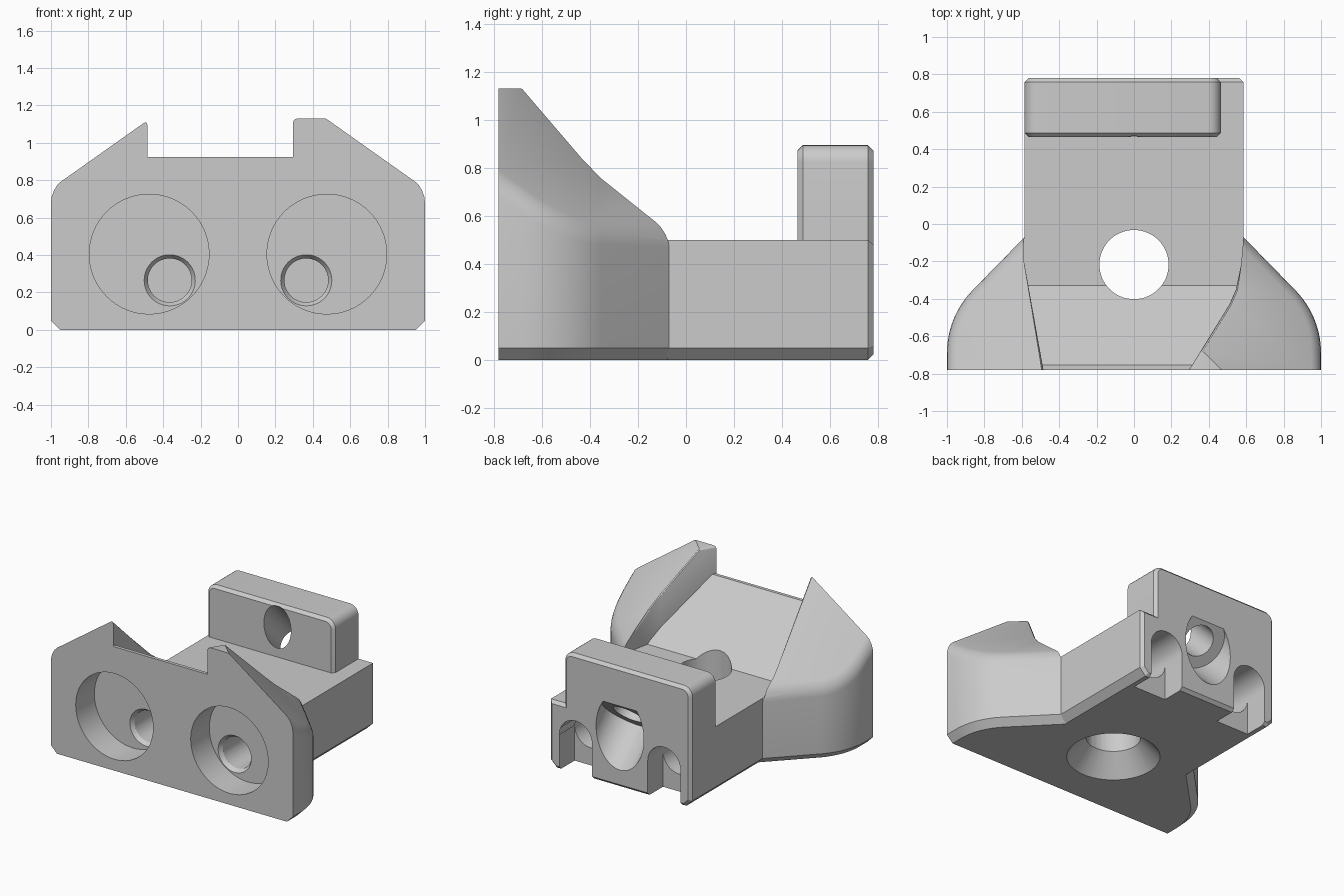
import bpy, bmesh, math
from mathutils import Vector, Matrix

cube = bpy.data.objects.get("Cube")
if cube:
    bpy.data.objects.remove(cube, do_unlink=True)

FRONT, BACK, WAIST, HALF = -0.78, 0.78, -0.07, 0.585
PLATE = 0.465

grey = bpy.data.materials.new("plain_grey")
grey.use_nodes = True
grey.diffuse_color = (0.6, 0.6, 0.6, 1)
grey.node_tree.nodes["Principled BSDF"].inputs["Base Color"].default_value = (0.6, 0.6, 0.6, 1)


def finish(bm, name):
    if bm.calc_volume(signed=True) < 0:
        bmesh.ops.reverse_faces(bm, faces=bm.faces[:])
    mesh = bpy.data.meshes.new(name)
    bm.to_mesh(mesh)
    bm.free()
    mesh.materials.append(grey)
    ob = bpy.data.objects.new(name, mesh)
    bpy.context.collection.objects.link(ob)
    return ob


def prism_bm(points, axis, low, high):
    """Extrude a flat outline along an axis; points hold the other two axes in order."""
    bm = bmesh.new()
    place = {"x": lambda a, b: (low, a, b), "y": lambda a, b: (a, low, b),
             "z": lambda a, b: (a, b, low)}[axis]
    face = bm.faces.new([bm.verts.new(place(a, b)) for a, b in points])
    moved = bmesh.ops.extrude_face_region(bm, geom=[face])["geom"]
    step = Vector([(high - low) * (axis == k) for k in "xyz"])
    bmesh.ops.translate(bm, vec=step, verts=[v for v in moved if isinstance(v, bmesh.types.BMVert)])
    bmesh.ops.recalc_face_normals(bm, faces=bm.faces)
    bm.normal_update()
    return bm


def prism(name, points, axis, low, high):
    return finish(prism_bm(points, axis, low, high), name)


def rod(name, start, end, r1, r2=None):
    """Cylinder or cone from one point to another."""
    start, end = Vector(start), Vector(end)
    d = end - start
    bm = bmesh.new()
    bmesh.ops.create_cone(bm, cap_ends=True, segments=64, radius1=r1,
                          radius2=r1 if r2 is None else r2, depth=d.length)
    turn = d.to_track_quat("Z", "Y").to_matrix().to_4x4()
    bm.transform(Matrix.Translation((start + end) / 2) @ turn)
    return finish(bm, name)


def arc(cx, cy, r, a0, a1, n):
    angles = [math.radians(a0 + (a1 - a0) * i / n) for i in range(n + 1)]
    return [(cx + r * math.cos(a), cy + r * math.sin(a)) for a in angles]


def combine(target, tool, operation):
    mod = target.modifiers.new(tool.name, "BOOLEAN")
    mod.operation, mod.solver, mod.object = operation, "EXACT", tool
    bpy.context.view_layer.objects.active = target
    bpy.ops.object.modifier_apply(modifier=mod.name)
    bpy.data.objects.remove(tool, do_unlink=True)


def bevel(bm, edges, offset, segments=1):
    bmesh.ops.bevel(bm, geom=edges, offset=offset, segments=segments, profile=0.5,
                    affect="EDGES", clamp_overlap=False)


def on_plane(edge, axis, value):
    return all(abs(v.co[axis] - value) < 1e-4 for v in edge.verts)


# Front section: flared plan with sloping wing tops
side = [(1, FRONT)] + arc(0.52, -0.69, 0.48, 0, 45, 12) + [(HALF, WAIST)]
plan = side + [(-x, y) for x, y in reversed(side)]
bm = prism_bm(plan, "z", 0, 1.13)
for s in (1, -1):
    bmesh.ops.bisect_plane(bm, geom=bm.verts[:] + bm.edges[:] + bm.faces[:],
                           plane_co=(s * 0.47, FRONT, 1.13),
                           plane_no=Vector((s * 0.708, 0.73, 1)).normalized(), clear_outer=True)
    bmesh.ops.holes_fill(bm, edges=[e for e in bm.edges if e.is_boundary], sides=0)
bmesh.ops.recalc_face_normals(bm, faces=bm.faces)
bm.normal_update()


def is_wing_rim(e):
    if on_plane(e, 1, FRONT) or on_plane(e, 1, WAIST) or len(e.link_faces) != 2:
        return False
    lo, hi = sorted(abs(f.normal.z) for f in e.link_faces)
    return lo < 0.05 and 0.3 < hi < 0.95


bevel(bm, [e for e in bm.edges if is_wing_rim(e)], 0.06, 4)
bevel(bm, [e for e in bm.edges if on_plane(e, 2, 0)
           and not on_plane(e, 1, FRONT) and not on_plane(e, 1, WAIST)], 0.05)
body = finish(bm, "mounting_bracket")

# Ramped channel between the wings
channel = prism("channel_cutter", [(-0.47, -0.86), (-0.59, -0.19), (-0.59, 0.1), (0.6, 0.1),
                                   (0.583, -0.1), (0.572, -0.22), (0.545, -0.35),
                                   (0.51, -0.43), (0.245, -0.86)], "z", 0.3, 1.5)
ramp = prism("ramp_profile", [(-1, 0.925), (-0.755, 0.925), (-0.33, 0.5), (0.3, 0.5),
                              (0.3, 1.4), (-1, 1.4)], "x", -0.9, 0.9)
combine(channel, ramp, "INTERSECT")
combine(body, channel, "DIFFERENCE")


# Softened inner edges of the wings
def is_inner_rim(e):
    if len(e.link_faces) != 2 or max(v.co.y for v in e.verts) > -0.15:
        return False
    wall, top = sorted((f.normal for f in e.link_faces), key=lambda n: abs(n.z))
    return (abs(wall.z) < 0.05 and abs(wall.x) > 0.5 and top.z > 0.3
            and max(abs(v.co.x) for v in e.verts) < 0.595 and e.calc_face_angle_signed() > 0)


bm = bmesh.new()
bm.from_mesh(body.data)
bm.normal_update()
bevel(bm, [e for e in bm.edges if is_inner_rim(e)], 0.02, 3)
bm.to_mesh(body.data)
bm.free()

# Middle block and rear block with its upright plate
foot = [(-HALF, 0.05), (-HALF + 0.05, 0), (HALF - 0.05, 0), (HALF, 0.05), (HALF, 0.5)]
core = prism("middle_block", foot + [(-HALF, 0.5)], "y", WAIST - 0.01, 0.5)
upright = ([(0.465, 0.5)] + arc(0.395, 0.825, 0.07, 0, 90, 6)
           + arc(-HALF + 0.07, 0.825, 0.07, 90, 180, 6))
bm = prism_bm(foot + upright, "y", PLATE, BACK)
bevel(bm, [e for e in bm.edges if on_plane(e, 1, BACK) or on_plane(e, 1, PLATE)], 0.022)
rear = finish(bm, "rear_block")
combine(core, rear, "UNION")
combine(body, core, "UNION")

# Front pockets, bolt holes and rear slots
for s in (1, -1):
    x, z = s * 0.365, 0.265
    combine(body, rod("pocket", (s * 0.475, -0.9, 0.405), (s * 0.475, -0.56, 0.405), 0.32), "DIFFERENCE")
    combine(body, rod("bolt_hole", (x, -0.7, z), (x, 0.9, z), 0.117), "DIFFERENCE")
    combine(body, rod("bolt_lead_in", (x, -0.565, z), (x, -0.53, z), 0.14, 0.116), "DIFFERENCE")
    combine(body, rod("bolt_tunnel", (x, 0.2, z), (x, 0.9, z), 0.135), "DIFFERENCE")
    slot = arc(x, z, 0.135, 0, 180, 32) + [(x - 0.135, -0.1), (x + 0.135, -0.1)]
    combine(body, prism("rear_slot", slot, "y", 0.6, 0.9), "DIFFERENCE")

# Vertical countersunk hole
combine(body, rod("vertical_hole", (0, -0.217, -0.1), (0, -0.217, 1.3), 0.185), "DIFFERENCE")
combine(body, rod("countersink", (0, -0.217, -0.01), (0, -0.217, 0.15), 0.325, 0.183), "DIFFERENCE")

# Slanted stepped hole through the upright plate
origin = Vector((0, BACK, 0.41))
aim = Vector((0, -1, 1)).normalized()
combine(body, rod("slanted_bore", origin - aim * 0.6, origin + aim * 0.141, 0.197), "DIFFERENCE")
combine(body, rod("slanted_hole", origin, origin + aim * 1.0, 0.112), "DIFFERENCE")

# Shading
for ob in bpy.context.selected_objects:
    ob.select_set(False)
body.data.materials.clear()
body.data.materials.append(grey)
for p in body.data.polygons:
    p.material_index = 0
body.select_set(True)
bpy.context.view_layer.objects.active = body
bpy.ops.object.shade_smooth_by_angle(angle=math.radians(25))
